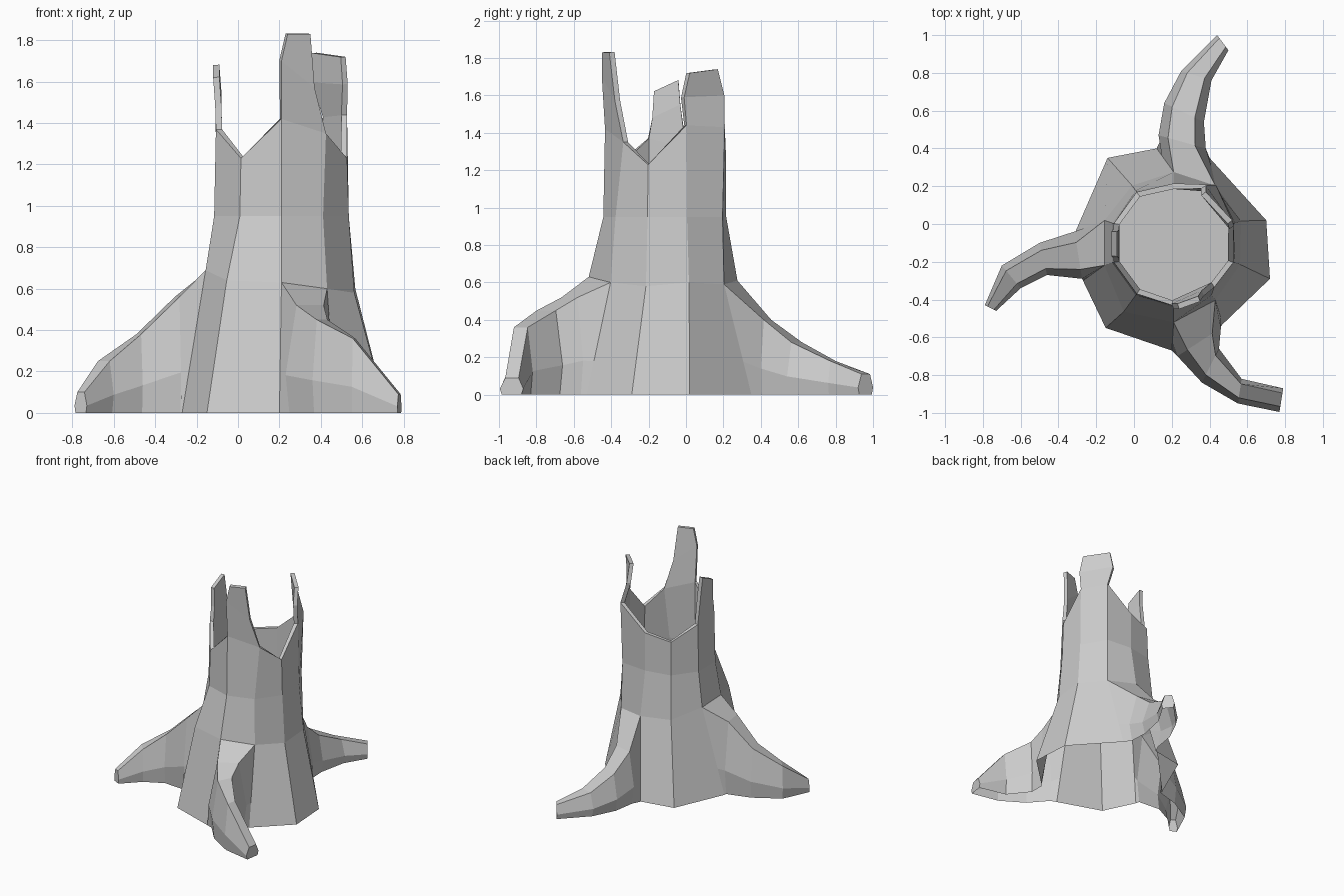
import bpy
from math import cos, sin, radians
from mathutils import Vector

if "Cube" in bpy.data.objects:
    bpy.data.objects.remove(bpy.data.objects["Cube"])

bark = bpy.data.materials.new("pale_grey_bark")
bark.use_nodes = True
GREY = (0.6, 0.6, 0.6, 1)
bark.diffuse_color = GREY
bark.node_tree.nodes["Principled BSDF"].inputs["Base Color"].default_value = GREY

CENTRE = Vector((0.21, -0.1, 0))
SIDES = 10
ROOT_COLUMNS = (1, 4, 7)


def make(name, verts, faces):
    mesh = bpy.data.meshes.new(name)
    mesh.from_pydata(verts, [], faces)
    mesh.materials.append(bark)
    obj = bpy.data.objects.new(name, mesh)
    bpy.context.collection.objects.link(obj)
    return obj


def ring_point(i, r, z):
    a = radians(18 + 36 * i)
    return CENTRE + Vector((r * cos(a), r * sin(a), z))


def band(start, skip=()):
    """Quads between the ring at index start and the ring after it."""
    quads = []
    for i in range(SIDES):
        if i not in skip:
            a, j = start, (i + 1) % SIDES
            b = a + SIDES
            quads.append((a + i, a + j, b + j, b + i))
    return quads


# Profile of the trunk per column: foot corners, waist, neck and broken rim
foot_xy = [(.7, .02), (.4, .35), (.12, .4), (-.14, .35), (-.31, -.04),
           (-.27, -.3), (-.15, -.55), (.2, -.67), (.47, -.53), (.72, -.29)]
waist_z = [.6, .59, .61, .61, .68, .69, .64, .63, .6, .58]
waist_r = [.375, .375, .375, .375, .385, .385, .45, .42, .375, .37]
neck_r = {1: .365, 2: .315}
rim_z = [1.44, 1.43, 1.25, 1.21, 1.32, 1.37, 1.23, 1.42, 1.35, 1.23]
rim_r = {1: .38, 2: .315}
foot = [Vector((x, y, 0)) for x, y in foot_xy]
waist = [ring_point(i, waist_r[i], waist_z[i]) for i in range(SIDES)]
neck = [ring_point(i, neck_r.get(i, .342), .95) for i in range(SIDES)]
rim = [ring_point(i, rim_r.get(i, .333), rim_z[i]) for i in range(SIDES)]
rim[8] = Vector((.425, -.335, 1.35))

# Flared skirt, a thin sheet open below, with gaps where the roots grow out
make("flared_skirt", foot + waist, band(0, ROOT_COLUMNS))

# Floor of the hollow, at the waist
make("hollow_floor", waist, [tuple(range(SIDES))])

# Hollow trunk
verts = waist + neck + rim
faces = band(0) + band(SIDES)

# Splinters rising from the rim, each a strip of two quads
splinters = {
    0: [(.53, -.01, 1.59), (.38, .205, 1.6), (.52, .02, 1.72), (.38, .17, 1.74)],
    4: [(-.11, -.03, 1.55), (-.11, -.18, 1.48), (-.12, -.04, 1.68), (-.12, -.17, 1.62)],
    7: [(.21, -.45, 1.7), (.37, -.38, 1.57), (.24, -.45, 1.83), (.35, -.41, 1.83)],
}
for i, points in splinters.items():
    n = len(verts)
    base = 2 * SIDES + i
    verts += [Vector(p) for p in points]
    faces += [(base, base + 1, n + 1, n), (n, n + 1, n + 3, n + 2)]
trunk = make("trunk", verts, faces)
shell = trunk.modifiers.new("wall", 'SOLIDIFY')
shell.thickness = 0.03
shell.offset = -1


# Roots: tapering lofts open underneath, starting on a trunk column;
# each further section is (first side, second side, height)
def root(name, column, sections):
    pts, quads = [], []
    for i in (column, column + 1):
        side = [foot[i], foot[i].lerp(waist[i], .3), waist[i]]
        pts += side if i == column else side[::-1]
    for first, second, h in sections:
        p, q = Vector((*first, 0)), Vector((*second, 0))
        up = Vector((0, 0, h))
        pts += [p.lerp(q, .08), p + up * .35, p.lerp(q, .23) + up,
                q.lerp(p, .2) + up, q + up * .35, q.lerp(p, .08)]
    for s in range(len(sections)):
        a, b = 6 * s, 6 * s + 6
        quads += [(a + i, b + i, b + i + 1, a + i + 1) for i in range(5)]
    quads.append(tuple(range(len(pts) - 1, len(pts) - 7, -1)))
    make(name, pts, quads)


root("back_root", 1, [
    ((.38, .4), (.13, .47), .4),
    ((.37, .54), (.16, .64), .28),
    ((.41, .76), (.25, .81), .18),
    ((.5, .92), (.44, 1), .11)])
root("right_root", 4, [
    ((-.315, -.04), (-.275, -.29), .56),
    ((-.5, -.1), (-.46, -.27), .38),
    ((-.7, -.22), (-.6, -.34), .25),
    ((-.79, -.43), (-.73, -.46), .1)])
root("front_root", 7, [
    ((.23, -.7), (.46, -.55), .52),
    ((.36, -.84), (.45, -.66), .45),
    ((.55, -.95), (.57, -.82), .36),
    ((.77, -.995), (.79, -.87), .09)])
